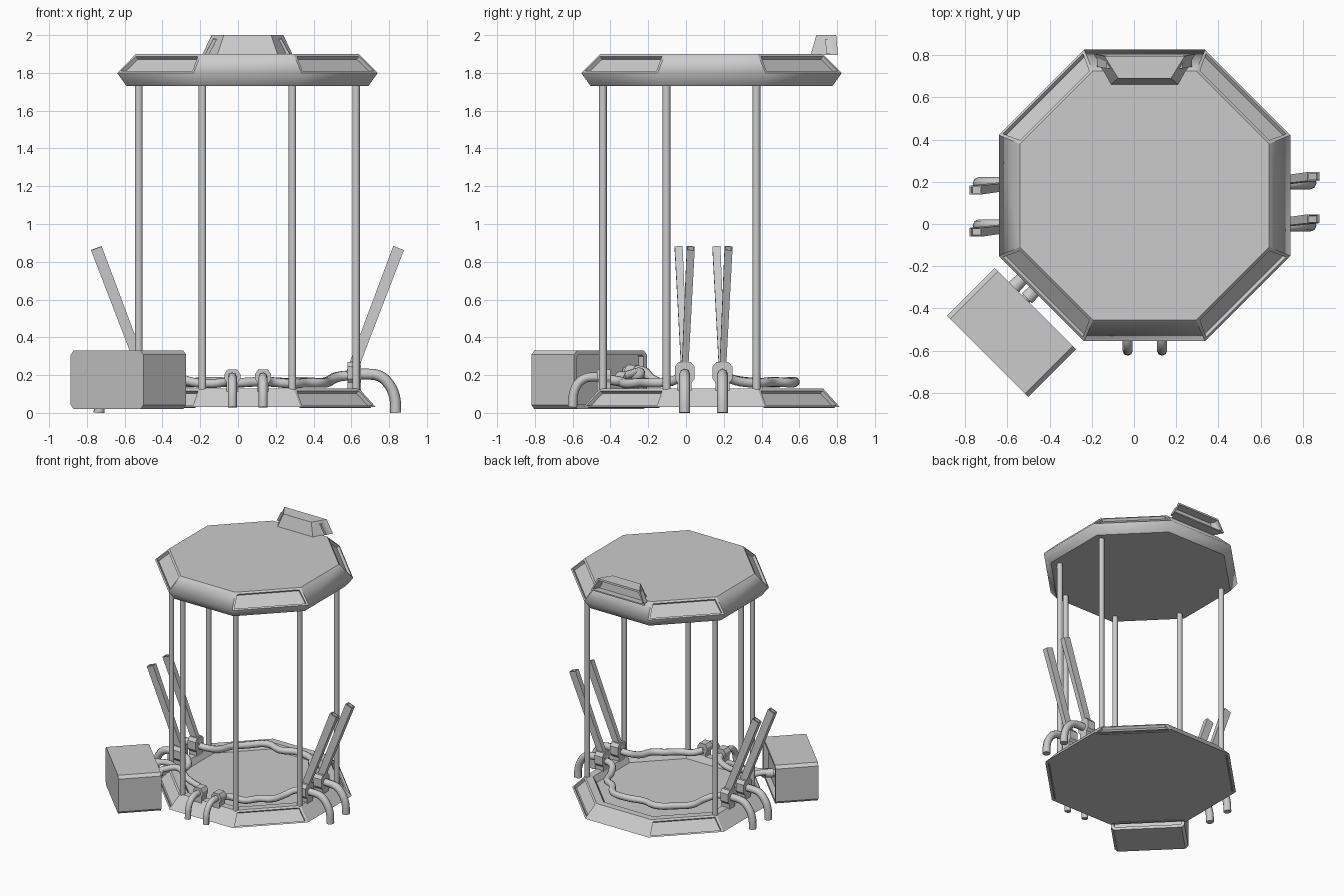
import bpy, bmesh, math
from mathutils import Vector, Matrix

if "Cube" in bpy.data.objects:
    bpy.data.objects.remove(bpy.data.objects["Cube"])

CX, CY = 0.05, 0.135          # centre of the octagonal booth


def finish(bm, name, smooth=False):
    bmesh.ops.recalc_face_normals(bm, faces=bm.faces)
    me = bpy.data.meshes.new(name)
    bm.to_mesh(me)
    bm.free()
    ob = bpy.data.objects.new(name, me)
    bpy.context.collection.objects.link(ob)
    if smooth:
        bpy.ops.object.select_all(action='DESELECT')
        bpy.context.view_layer.objects.active = ob
        ob.select_set(True)
        bpy.ops.object.shade_smooth_by_angle(angle=math.radians(50))
    return ob


def corner(apothem, i):
    a = math.radians(22.5 + 45 * i)
    r = apothem / math.cos(math.radians(22.5))
    return CX + r * math.cos(a), CY + r * math.sin(a)


def recess(bm, faces, border, depth):
    bm.normal_update()
    bmesh.ops.inset_individual(bm, faces=faces, thickness=border)
    bm.normal_update()
    for f in faces:
        n = f.normal.copy()
        new = bmesh.ops.extrude_discrete_faces(bm, faces=[f])['faces'][0]
        bmesh.ops.translate(bm, verts=new.verts, vec=-n * depth)


def octagon_plate(name, profile, panel_band, smooth_bands):
    """Octagon lofted through (apothem, z) rings; diagonal sides get recessed panels."""
    bm = bmesh.new()
    rings = [[bm.verts.new((*corner(a, i), z)) for i in range(8)] for a, z in profile]
    panels = []
    for k, (lo, hi) in enumerate(zip(rings, rings[1:])):
        for i in range(8):
            j = (i + 1) % 8
            f = bm.faces.new((lo[i], lo[j], hi[j], hi[i]))
            f.smooth = k in smooth_bands
            if k == panel_band and i % 2 == 0:
                panels.append(f)
                f.smooth = False
    bm.faces.new(rings[0][::-1])
    bm.faces.new(rings[-1])
    recess(bm, panels, 0.022, 0.022)
    return finish(bm, name)


def loft(name, bottom, top):
    """Closed solid between two matching polygons; returns bmesh and side faces."""
    bm = bmesh.new()
    lo = [bm.verts.new(p) for p in bottom]
    hi = [bm.verts.new(p) for p in top]
    n = len(lo)
    sides = [bm.faces.new((lo[i], lo[(i + 1) % n], hi[(i + 1) % n], hi[i])) for i in range(n)]
    bm.faces.new(lo[::-1])
    cap = bm.faces.new(hi)
    return bm, sides, cap


def tube(name, points, radius):
    cu = bpy.data.curves.new(name, 'CURVE')
    cu.dimensions = '3D'
    cu.bevel_depth, cu.bevel_resolution = radius, 2
    cu.use_fill_caps, cu.resolution_u = True, 4
    sp = cu.splines.new('BEZIER')
    sp.bezier_points.add(len(points) - 1)
    for bp, p in zip(sp.bezier_points, points):
        bp.co = p
        bp.handle_left_type = bp.handle_right_type = 'AUTO'
    tmp = bpy.data.objects.new(name + "_curve", cu)
    bpy.context.collection.objects.link(tmp)
    bpy.context.view_layer.update()
    me = bpy.data.meshes.new_from_object(tmp.evaluated_get(bpy.context.evaluated_depsgraph_get()))
    bpy.data.objects.remove(tmp)
    bm = bmesh.new()
    bm.from_mesh(me)
    bpy.data.meshes.remove(me)
    return finish(bm, name, True)


def clamp(name, x, y, top, width, along_x):
    """Chamfered block gripping a hose."""
    w = width / 2
    prof = [(-w * .7, .08), (w * .7, .08), (w * .7, .16), (w, .18), (w, top - .025),
            (w * .6, top), (-w * .6, top), (-w, top - .025), (-w, .18), (-w * .7, .16)]
    def ring(d):
        return [(x + d, y + u, z) if along_x else (x + u, y + d, z) for u, z in prof]
    finish(loft(name, ring(-.035), ring(.035))[0], name)


# Floor with sunken deck, and canopy
octagon_plate("base_platform", [(.68, .03), (.59, .13), (.535, .13), (.51, .085)], 0, (0,))
octagon_plate("canopy", [(.64, 1.73), (.69, 1.80), (.59, 1.90)], 1, (0, 1))

# Six poles; the back is left open
for i in (0, 3, 4, 5, 6, 7):
    bm = bmesh.new()
    bmesh.ops.create_cone(bm, cap_ends=True, segments=10, radius1=.021, radius2=.021, depth=1.64,
                          matrix=Matrix.Translation((*corner(.575, i), .93)))
    finish(bm, f"pole_{i}", True)

# Display hood above the back entrance, with a recessed rear face
bm, sides, _ = loft("hood",
    [(CX - .16, .66, 1.895), (CX + .16, .66, 1.895), (CX + .24, .805, 1.895), (CX - .24, .805, 1.895)],
    [(CX - .125, .69, 2), (CX + .125, .69, 2), (CX + .19, .795, 2), (CX - .19, .795, 2)])
recess(bm, [sides[2]], .018, .06)
finish(bm, "entrance_hood")

# Power box standing at 45 degrees beside the front left corner
L, W = .272, .16
bm, sides, _ = loft("box",
    [(-L, -W, .02), (L, -W, .02), (L, W, .02), (-L, W, .02)],
    [(-L, -W, .33), (L, -W, .33), (L, W, .33), (-L, W, .33)])
bm.normal_update()
ends = [e for e in bm.edges if abs(e.verts[0].co.x - e.verts[1].co.x) < .01
        and abs(e.verts[0].co.y - e.verts[1].co.y) > .1]
bmesh.ops.bevel(bm, geom=ends, offset=.022, segments=1, affect='EDGES')
bmesh.ops.recalc_face_normals(bm, faces=bm.faces)
recess(bm, [max(bm.faces, key=lambda f: f.normal.y)], .025, .04)
bm.transform(Matrix.Translation((-.58, -.513, 0)) @ Matrix.Rotation(math.radians(-45), 4, 'Z'))
finish(bm, "power_box")

# Side levers, clamps and floor hoses
for s, side in ((1, "right"), (-1, "left")):
    for k, y in enumerate((-.007, .193)):
        p0 = Vector((CX + s * .545, y, .20))
        p1 = Vector((CX + s * .80, y + s * .032, .872))
        d = (p1 - p0).normalized()
        across = (Vector((0, 1, 0)) - d * d.y).normalized()
        flat = across.cross(d)
        def rect(p, a, b):
            return [p + flat * (u * a) + across * (v * b) for u, v in ((-1, -1), (1, -1), (1, 1), (-1, 1))]
        bm, _, cap = loft("lever", rect(p0, .027, .017), rect(p1, .03, .021))
        recess(bm, [cap], .009, .02)
        finish(bm, f"{side}_lever_{k}")
        clamp(f"{side}_clamp_{k}", CX + s * .565, y, .27, .105, True)
        tube(f"{side}_floor_hose_{k}",
             [(CX + s * x, y, z) for x, z in ((.53, .2), (.63, .205), (.70, .195), (.75, .15),
                                             (.78, .08), (.785, 0))], .029)

# Front clamps and hoses
for k, x in enumerate((-.03, .133)):
    clamp(f"front_clamp_{k}", x, -.435, .23, .085, False)
    tube(f"front_floor_hose_{k}",
         [(x, y, z) for y, z in ((-.40, .175), (-.48, .19), (-.55, .175), (-.59, .12), (-.60, .03))], .024)

# Hoses lying inside the booth and running to the power box
tube("back_hose", [(.60, .193, .20), (.52, .21, .19), (.47, .29, .165), (.43, .40, .16), (.34, .46, .165),
                   (.27, .55, .16), (.12, .575, .165), (0, .54, .16), (-.13, .565, .165), (-.25, .47, .16),
                   (-.33, .39, .16), (-.36, .28, .17), (-.42, .21, .19), (-.50, .193, .20)], .026)
tube("front_right_hose", [(.60, -.007, .20), (.53, -.02, .19), (.48, -.09, .165), (.44, -.19, .16),
                          (.36, -.24, .16), (.28, -.32, .155), (.18, -.345, .165), (.133, -.40, .175)], .026)
tube("left_box_hose", [(-.50, -.007, .20), (-.43, -.03, .19), (-.39, -.10, .16), (-.42, -.18, .18),
                       (-.48, -.22, .22), (-.59, -.32, .22)], .024)
tube("front_box_hose", [(-.03, -.40, .175), (-.06, -.35, .165), (-.16, -.30, .155), (-.27, -.27, .17),
                        (-.37, -.24, .215), (-.43, -.275, .21), (-.54, -.385, .17)], .024)

# Sockets where the hoses plug into the power box
for k, p in enumerate(((-.55, -.28, .22), (-.485, -.33, .185))):
    bm = bmesh.new()
    rot = Vector((1, 1, 0)).to_track_quat('Z', 'Y').to_matrix().to_4x4()
    bmesh.ops.create_cone(bm, cap_ends=True, segments=10, radius1=.036, radius2=.032, depth=.06,
                          matrix=Matrix.Translation(p) @ rot)
    finish(bm, f"box_socket_{k}", True)
